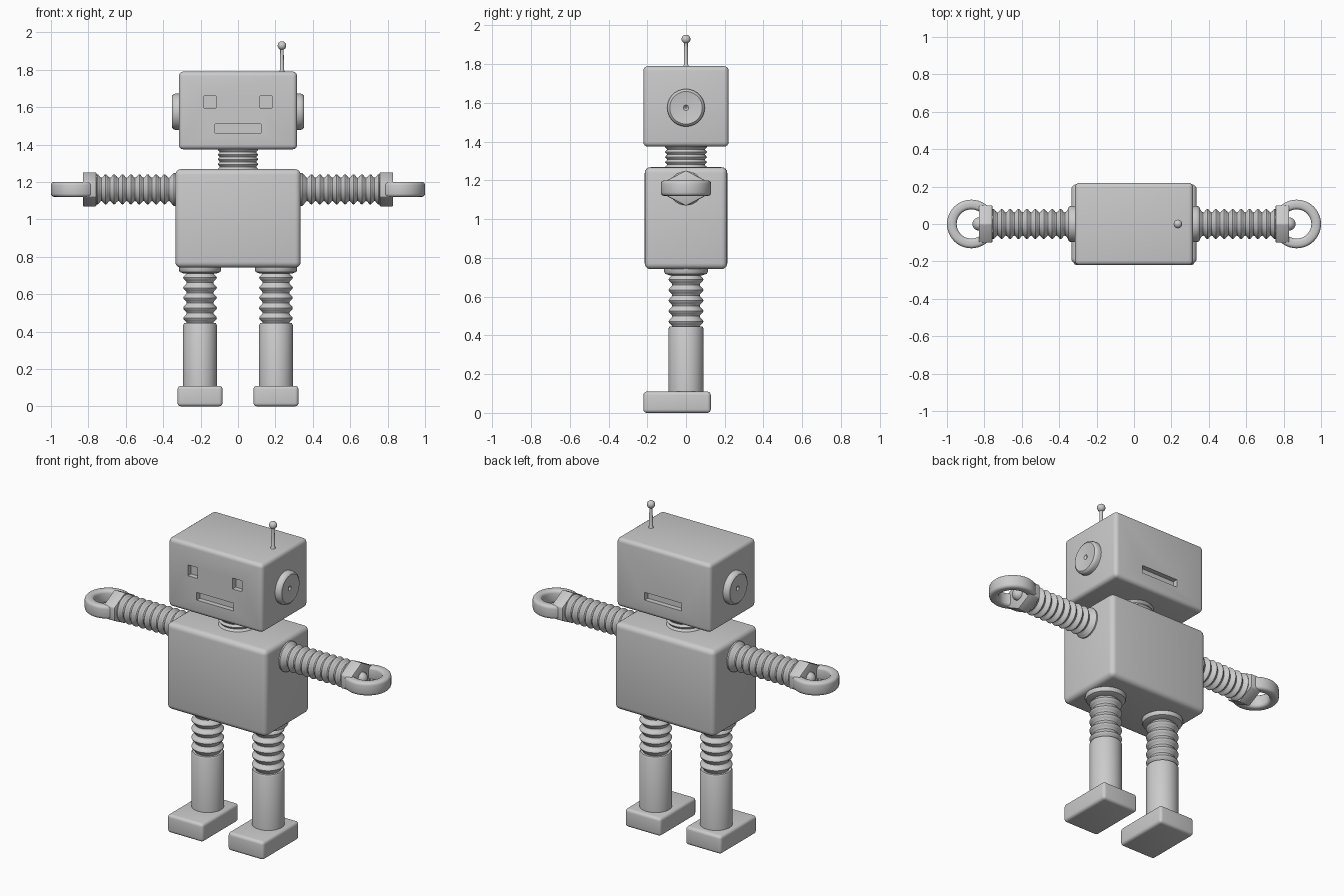
import bpy
import bmesh
from math import sin, cos, pi, radians
from mathutils import Matrix, Vector

cube = bpy.data.objects.get("Cube")
if cube:
    bpy.data.objects.remove(cube, do_unlink=True)

# One plain grey for the whole figure
grey = bpy.data.materials.new("plain grey")
grey.use_nodes = True
tone = (0.6, 0.6, 0.6, 1)
grey.diffuse_color = tone
grey.node_tree.nodes["Principled BSDF"].inputs["Base Color"].default_value = tone


def finish(name, bm, smooth=True):
    """Turn a bmesh into a shaded object."""
    bmesh.ops.recalc_face_normals(bm, faces=bm.faces)
    mesh = bpy.data.meshes.new(name)
    bm.to_mesh(mesh)
    bm.free()
    mesh.materials.append(grey)
    ob = bpy.data.objects.new(name, mesh)
    bpy.context.collection.objects.link(ob)
    if smooth:
        shade(ob)
    return ob


def shade(ob):
    bpy.ops.object.select_all(action="DESELECT")
    ob.select_set(True)
    bpy.context.view_layer.objects.active = ob
    bpy.ops.object.shade_smooth_by_angle(angle=radians(40))


def box(name, lo, hi, bevel=0.0):
    """Box between two corners, with rounded edges."""
    lo, hi = Vector(lo), Vector(hi)
    bm = bmesh.new()
    bmesh.ops.create_cube(bm, size=1)
    for v in bm.verts:
        v.co = (lo + hi) / 2 + v.co * (hi - lo)
    if bevel:
        bmesh.ops.bevel(bm, geom=bm.edges[:], offset=bevel, segments=4,
                        profile=0.5, affect="EDGES")
    return finish(name, bm, smooth=bool(bevel))


def lathe(name, profile, loc, direction=(0, 0, 1), sides=40, ring=False):
    """Spin (radius, height) points about an axis; ring closes the profile."""
    bm = bmesh.new()
    rows = [[bm.verts.new((r * cos(2 * pi * k / sides), r * sin(2 * pi * k / sides), h))
             for k in range(sides)] for r, h in profile]
    pairs = list(zip(rows, rows[1:]))
    if ring:
        pairs.append((rows[-1], rows[0]))
    for a, b in pairs:
        for k in range(sides):
            n = (k + 1) % sides
            bm.faces.new((a[k], a[n], b[n], b[k]))
    if not ring:
        bm.faces.new(rows[0])
        bm.faces.new(rows[-1])
    turn = Vector((0, 0, 1)).rotation_difference(Vector(direction)).to_matrix().to_4x4()
    bm.transform(Matrix.Translation(loc) @ turn)
    return finish(name, bm)


def bellows(count, start, end, groove, ridge, steps=8):
    """Profile of rounded ridges along a hose."""
    total = count * steps
    return [(groove + (ridge - groove) * sin(pi * i / steps) ** 2,
             start + (end - start) * i / total) for i in range(total + 1)]


def ball(name, radius, loc):
    bm = bmesh.new()
    bmesh.ops.create_uvsphere(bm, u_segments=20, v_segments=12, radius=radius)
    bm.transform(Matrix.Translation(loc))
    return finish(name, bm)


# Head with recessed eyes and a mouth slot on both front and back
head = box("head", (-0.316, -0.22, 1.374), (0.316, 0.22, 1.79), 0.024)
recesses = [((s * 0.15 - 0.032, -0.3, 1.594), (s * 0.15 + 0.032, -0.19, 1.66))
            for s in (-1, 1)]
recesses += [((-0.123, -0.3, 1.462), (0.123, -0.19, 1.509)),
             ((-0.123, 0.19, 1.462), (0.123, 0.3, 1.509))]
for lo, hi in recesses:
    cutter = box("recess_cutter", lo, hi)
    mod = head.modifiers.new("recess", "BOOLEAN")
    mod.operation = "DIFFERENCE"
    mod.solver = "EXACT"
    mod.object = cutter
    bpy.context.view_layer.objects.active = head
    bpy.ops.object.modifier_apply(modifier=mod.name)
    bpy.data.objects.remove(cutter, do_unlink=True)
shade(head)

# Antenna
lathe("antenna_rod", [(0.018, 0), (0.011, 0.012), (0.009, 0.13)], (0.235, 0, 1.785), sides=16)
ball("antenna_tip", 0.023, (0.235, 0, 1.929))

# Neck and torso
lathe("neck", bellows(5, 0, 0.13, 0.098, 0.108), (0, 0, 1.255))
box("torso", (-0.335, -0.213, 0.742), (0.335, 0.213, 1.268), 0.03)

# Paired parts
for side, label in ((1, "left"), (-1, "right")):
    out = (side, 0, 0)

    # Ear: rounded disc with a small dimple
    lathe(label + "_ear",
          [(0.097, 0), (0.097, 0.024), (0.093, 0.036), (0.084, 0.042),
           (0.074, 0.04), (0.014, 0.036), (0.004, 0.026)],
          (side * 0.311, 0, 1.575), out)

    # Arm hose with shoulder collar
    lathe(label + "_arm", bellows(10, 0, 0.45, 0.062, 0.081), (side * 0.325, 0, 1.16), out)
    lathe(label + "_shoulder", [(0.088, 0), (0.088, 0.018), (0.078, 0.028)],
          (side * 0.325, 0, 1.16), out)

    # Cuff: six-sided block with a ridge above and below
    bm = bmesh.new()
    outline = [(0, 0.092), (0.1, 0.04), (0.1, -0.04), (0, -0.092), (-0.1, -0.04), (-0.1, 0.04)]
    base = bm.faces.new([bm.verts.new((side * 0.757, y, 1.16 + z)) for y, z in outline])
    grown = bmesh.ops.extrude_face_region(bm, geom=[base])["geom"]
    for v in grown:
        if isinstance(v, bmesh.types.BMVert):
            v.co.x += side * 0.073
    bmesh.ops.bevel(bm, geom=bm.edges[:], offset=0.006, segments=2, profile=0.5, affect="EDGES")
    finish(label + "_cuff", bm)
    ball(label + "_cuff_knob", 0.036, (side * 0.828, 0, 1.16))

    # Hand: rounded flat ring
    section = []
    for cr, cz, a0 in ((0.113, 0.023, 0), (0.095, 0.023, 90),
                       (0.095, -0.023, 180), (0.113, -0.023, 270)):
        for step in (0, 30, 60, 90):
            a = radians(a0 + step)
            section.append((cr + 0.017 * cos(a), cz + 0.017 * sin(a)))
    lathe(label + "_hand", section, (side * 0.87, 0, 1.16), sides=48, ring=True)

    # Leg: hip flange, hose, shin and foot
    x = side * 0.203
    lathe(label + "_hip", [(0.085, 0), (0.108, 0.008), (0.113, 0.018), (0.113, 0.04)],
          (x, 0, 0.71))
    lathe(label + "_thigh", bellows(5, 0, 0.27, 0.071, 0.09), (x, 0, 0.445))
    lathe(label + "_shin", [(0.09, 0), (0.09, 0.345), (0.085, 0.355)], (x, 0, 0.09))
    box(label + "_foot", (x - 0.12, -0.22, 0), (x + 0.12, 0.128, 0.11), 0.018)
